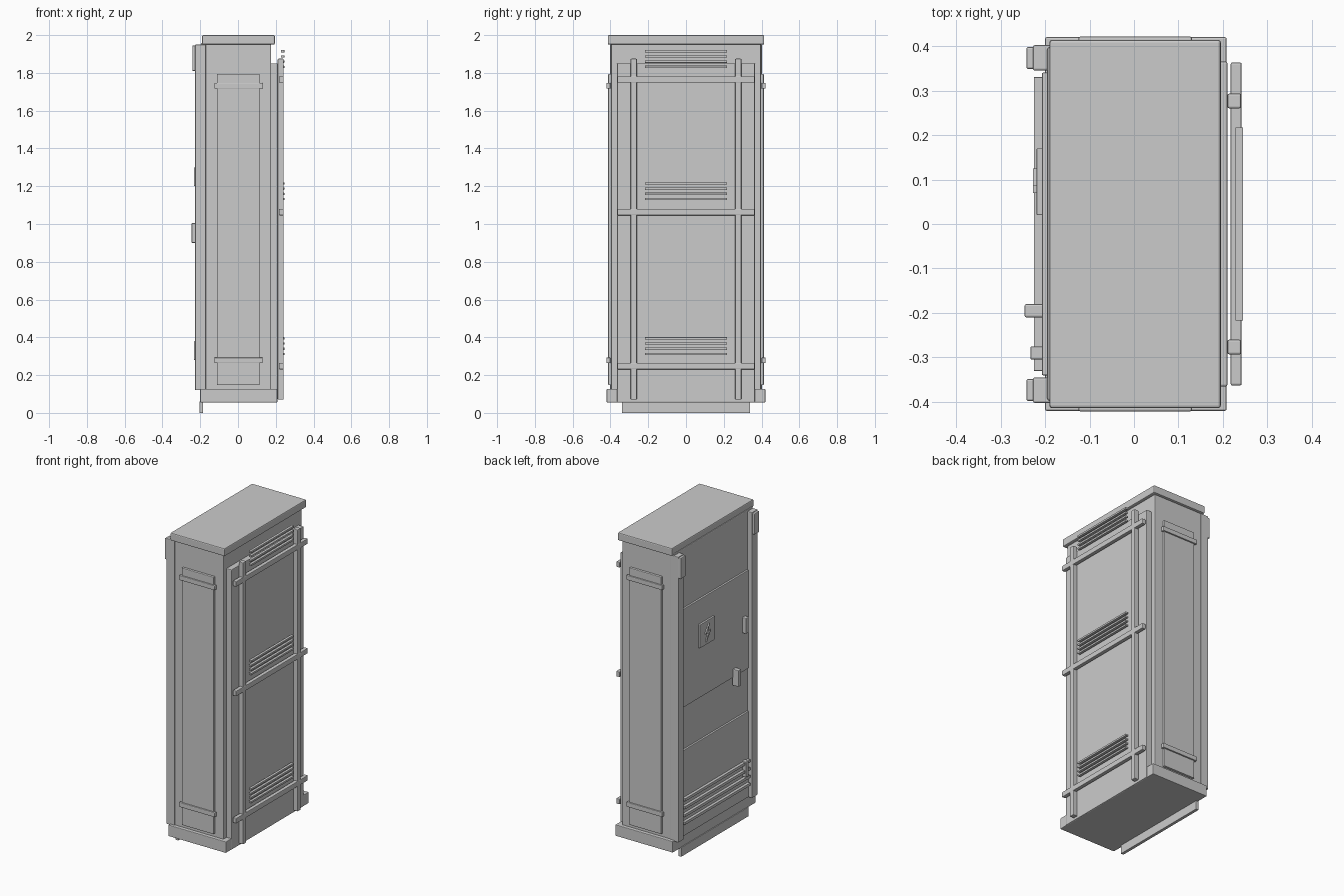
import bpy, bmesh

if "Cube" in bpy.data.objects:
    bpy.data.objects.remove(bpy.data.objects["Cube"])


def finish(bm, name, bevel):
    me = bpy.data.meshes.new(name)
    bmesh.ops.recalc_face_normals(bm, faces=bm.faces)
    bm.to_mesh(me)
    bm.free()
    ob = bpy.data.objects.new(name, me)
    bpy.context.collection.objects.link(ob)
    if bevel:
        m = ob.modifiers.new("bevel", 'BEVEL')
        m.width, m.segments = bevel, 2
        m.limit_method = 'ANGLE'
    return ob


def box(name, x, y, z, bevel=0.003):
    """Box from (min, max) ranges on each axis."""
    bm = bmesh.new()
    bmesh.ops.create_cube(bm, size=1)
    for v in bm.verts:
        v.co = [r[0] if c < 0 else r[1] for c, r in zip(v.co, (x, y, z))]
    return finish(bm, name, bevel)


def side(s, a, b):
    return tuple(sorted((s * a, s * b)))


# main shell
box("cabinet_body", (-0.195, 0.175), (-0.397, 0.397), (0.12, 1.96), 0.005)
box("roof_cap", (-0.19, 0.195), (-0.414, 0.414), (1.95, 2.0), 0.006)
box("base_plinth", (-0.20, 0.208), (-0.42, 0.42), (0.055, 0.127), 0.004)
box("toe_kick", (-0.205, -0.185), (-0.34, 0.34), (0.0, 0.06), 0.002)

# rear panel carrying the rack bars
box("rear_panel", (0.17, 0.21), (-0.365, 0.365), (0.056, 1.85), 0.004)

# mirrored parts on both ends
for s, tag in ((-1, "front"), (1, "back")):
    box(f"{tag}_door_post", (-0.227, -0.17), side(s, 0.345, 0.402), (0.12, 1.95), 0.004)
    box(f"{tag}_hinge_block", (-0.242, -0.20), side(s, 0.348, 0.398), (1.81, 1.945), 0.005)
    box(f"{tag}_side_panel", (-0.112, 0.115), side(s, 0.39, 0.412), (0.147, 1.795), 0.004)
    for z, level in ((1.717, "upper"), (0.263, "lower")):
        box(f"{tag}_{level}_side_bar", (-0.125, 0.13), side(s, 0.40, 0.421), (z, z + 0.03), 0.004)
    box(f"{tag}_rack_upright", (0.21, 0.241), side(s, 0.26, 0.293), (0.07, 1.875), 0.004)

# rack crossbars and slat groups on the +x face
for i, z in enumerate((0.248, 1.063, 1.765)):
    box(f"rack_crossbar_{i}", (0.217, 0.242), (-0.363, 0.363), (z - 0.017, z + 0.017), 0.004)
for g, z0 in enumerate((0.312, 1.132, 1.832)):
    for i in range(4):
        z = z0 + i * 0.0275
        box(f"rear_slat_{g}_{i}", (0.228, 0.245), (-0.217, 0.217), (z - 0.006, z + 0.006), 0.001)

# door leaves on the -x face
box("upper_door", (-0.207, -0.18), (-0.34, 0.34), (0.95, 1.58), 0.003)
box("lower_door", (-0.207, -0.18), (-0.34, 0.34), (0.125, 0.675), 0.003)
for i in range(4):
    z = 0.215 + i * 0.05
    box(f"door_vent_slat_{i}", (-0.225, -0.205), (-0.33, 0.33), (z - 0.009, z + 0.009), 0.001)

# latches and handle
for z, level in ((1.2, "upper"), (0.28, "lower")):
    box(f"{level}_latch", (-0.233, -0.20), (-0.305, -0.275), (z, z + 0.1), 0.004)
box("door_handle", (-0.246, -0.20), (-0.21, -0.18), (0.9, 1.005), 0.004)

# hazard plate with raised lightning bolt
box("warning_plate", (-0.219, -0.20), (0.02, 0.17), (1.275, 1.425), 0.002)
bolt = [(0.085, 1.405), (0.125, 1.35), (0.10, 1.35), (0.115, 1.295), (0.07, 1.36), (0.095, 1.36)]
bm = bmesh.new()
face = bm.faces.new([bm.verts.new((-0.227, y, z)) for y, z in bolt])
ext = bmesh.ops.extrude_face_region(bm, geom=[face])
for v in ext["geom"]:
    if isinstance(v, bmesh.types.BMVert):
        v.co.x = -0.215
finish(bm, "warning_bolt", 0)
